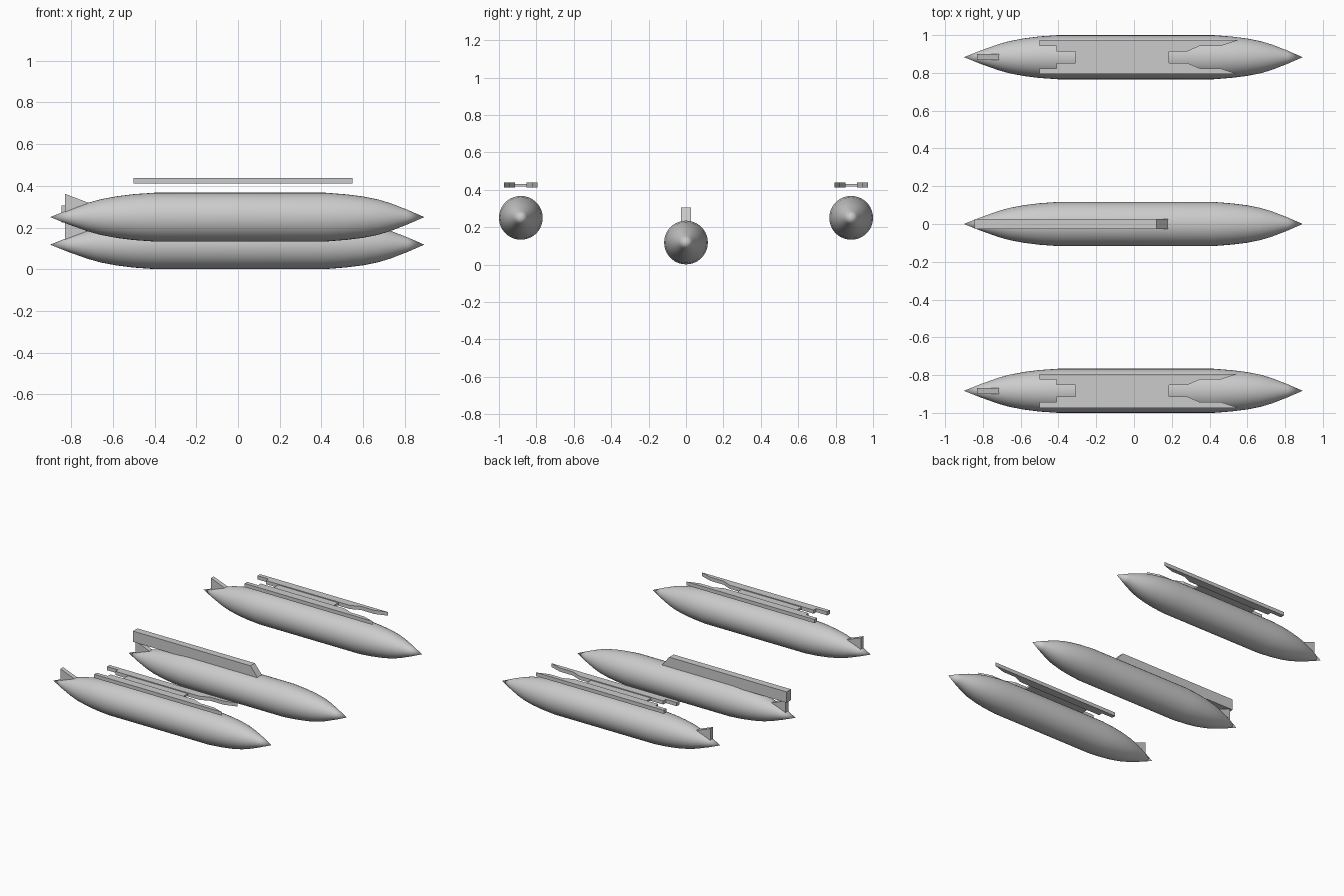
import bpy, bmesh, math
from mathutils import Vector

if "Cube" in bpy.data.objects:
    bpy.data.objects.remove(bpy.data.objects["Cube"])

SIDE_Y, SIDE_Z, MID_Z, R = 0.883, 0.25, 0.118, 0.117

# Half outline of a tank: (x, radius)
PROFILE = [(-0.9, 0), (-0.81, 0.036), (-0.72, 0.068), (-0.66, 0.085), (-0.58, 0.1), (-0.5, 0.11),
           (-0.4, R), (0.42, R), (0.52, 0.109), (0.6, 0.099), (0.67, 0.085), (0.73, 0.067),
           (0.81, 0.036), (0.893, 0)]


def finish(name, bm):
    bmesh.ops.recalc_face_normals(bm, faces=bm.faces[:])
    mesh = bpy.data.meshes.new(name)
    bm.to_mesh(mesh)
    bm.free()
    ob = bpy.data.objects.new(name, mesh)
    bpy.context.collection.objects.link(ob)
    return ob


def prism(name, points, vec):
    """Extrude a flat outline along vec."""
    bm = bmesh.new()
    face = bm.faces.new([bm.verts.new(p) for p in points])
    out = bmesh.ops.extrude_face_region(bm, geom=[face])
    bmesh.ops.translate(bm, vec=Vector(vec),
                        verts=[v for v in out["geom"] if isinstance(v, bmesh.types.BMVert)])
    return finish(name, bm)


def tank(name, y, z):
    bm = bmesh.new()
    vs = [bm.verts.new((x, y, z + r)) for x, r in PROFILE]
    edges = [bm.edges.new(pair) for pair in zip(vs, vs[1:])]
    bmesh.ops.spin(bm, geom=vs + edges, cent=(0, y, z), axis=(1, 0, 0),
                   angle=math.tau, steps=36)
    bmesh.ops.remove_doubles(bm, verts=bm.verts[:], dist=1e-4)
    ob = finish(name, bm)
    bpy.ops.object.select_all(action='DESELECT')
    ob.select_set(True)
    bpy.context.view_layer.objects.active = ob
    bpy.ops.object.shade_smooth_by_angle(angle=math.radians(40))


def fin(name, y, z):
    pts = [(-0.83, 0.0), (-0.83, 0.112), (-0.71, 0.066), (-0.71, 0.0)]
    prism(name, [(x, y - 0.016, z + h) for x, h in pts], (0, 0.032, 0))


# Notched rail outline, offset from the tank centre line
RAIL = [(-0.5, 0.09), (-0.5, 0.06), (-0.41, 0.06), (-0.41, 0.03), (-0.31, 0.03),
        (0.185, 0.03), (0.28, 0.03), (0.35, 0.06), (0.46, 0.06), (0.55, 0.09)]

# Side tanks with fins and mounting racks above
for label, y in (("left", -SIDE_Y), ("right", SIDE_Y)):
    tank(label + "_tank", y, SIDE_Z)
    fin(label + "_tank_fin", y, SIDE_Z)
    for part, s in (("front", -1), ("back", 1)):
        prism(f"{label}_rack_{part}_rail", [(px, y + s * py, 0.411) for px, py in RAIL], (0, 0, 0.027))
    prism(label + "_rack_web",
          [(-0.31, y - 0.03, 0.417), (0.185, y - 0.03, 0.417),
           (0.185, y + 0.03, 0.417), (-0.31, y + 0.03, 0.417)], (0, 0, 0.015))

# Centre tank with fin and pylon
tank("centre_tank", 0, MID_Z)
fin("centre_tank_fin", 0, MID_Z)
prism("centre_pylon",
      [(x, -0.026, z) for x, z in ((-0.845, 0.225), (-0.845, 0.305), (0.12, 0.305), (0.185, 0.225))],
      (0, 0.052, 0))
